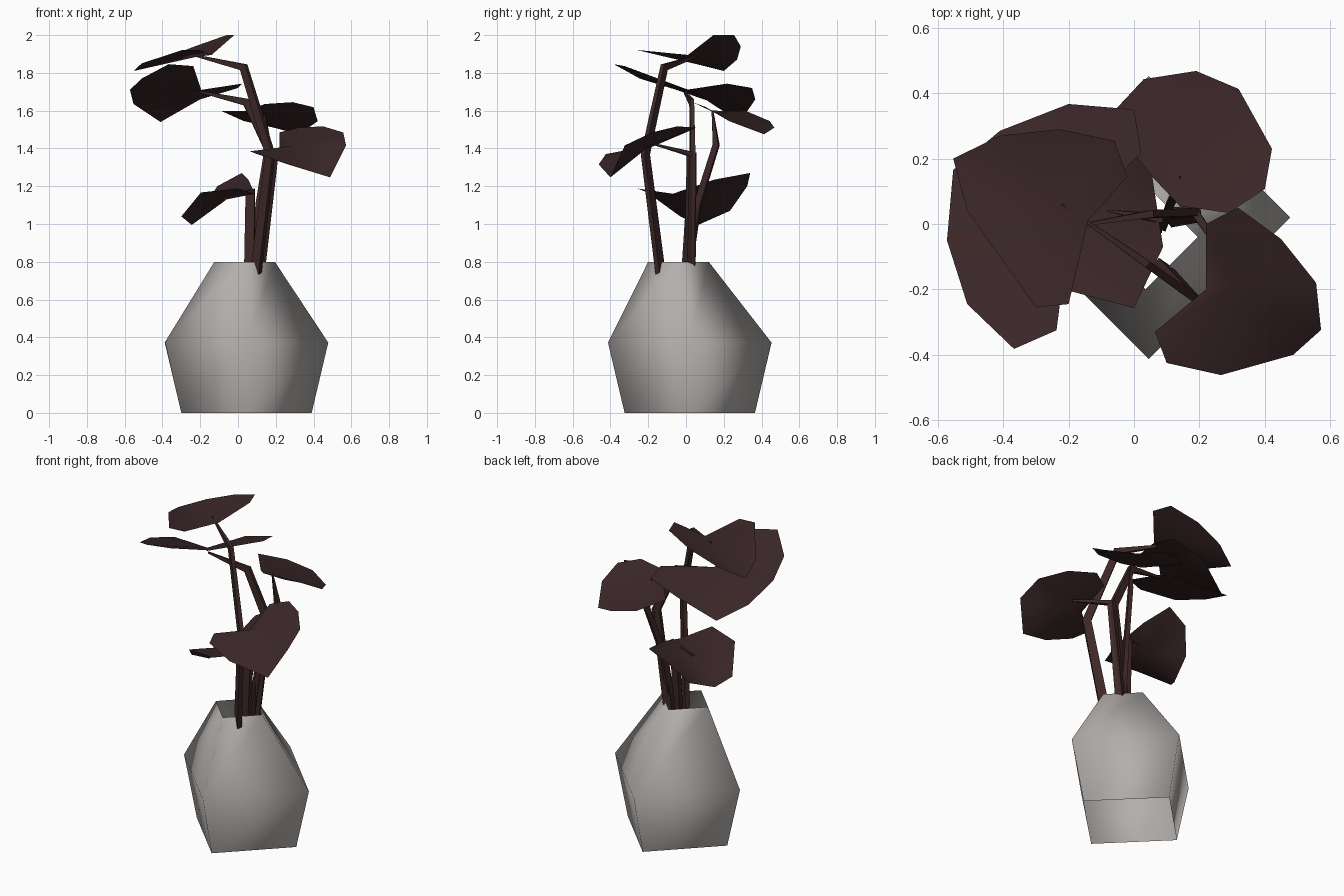
import bpy
from mathutils import Vector


def material(name, rgb):
    m = bpy.data.materials.new(name)
    m.diffuse_color = (*rgb, 1)
    return m


CERAMIC = material("grey_ceramic", (0.45, 0.425, 0.41))
LEAF = material("dark_red_leaf", (0.043, 0.020, 0.021))
STEM = material("dark_brown_stem", (0.047, 0.021, 0.020))


def make(name, verts, faces, mat, smooth=True):
    me = bpy.data.meshes.new(name)
    me.from_pydata(verts, [], faces)
    me.materials.append(mat)
    for p in me.polygons:
        p.use_smooth = smooth
    me.update()
    ob = bpy.data.objects.new(name, me)
    bpy.context.collection.objects.link(ob)
    return ob


def bridge(rings, n):
    """Quads joining successive rings of n vertices."""
    return [(r * n + i, r * n + (i + 1) % n, (r + 1) * n + (i + 1) % n, (r + 1) * n + i)
            for r in range(rings - 1) for i in range(n)]


# Vase: open four-sided shell, corners on the axes (centre x, y, radius, z)
vase = []
for cx, cy, r, z in [(0.045, 0.02, 0.345, 0), (0.045, 0.02, 0.433, 0.372), (0.035, -0.04, 0.16, 0.8)]:
    vase += [(cx + r, cy, z), (cx, cy + r, z), (cx - r, cy, z), (cx, cy - r, z)]
make("vase", vase, bridge(3, 4), CERAMIC)


# Leaves: outline around a centre point
def leaf(name, outline, centre):
    n = len(outline)
    make(name, outline + [centre], [(i, (i + 1) % n, n) for i in range(n)], LEAF)


leaf("leaf_top", [
    (-0.30, -0.255, 1.92), (-0.20, -0.245, 1.92), (-0.14, 0.01, 1.895), (-0.02, 0.145, 2.0),
    (-0.06, 0.255, 2.0), (-0.23, 0.29, 1.94), (-0.41, 0.27, 1.87), (-0.553, 0.2, 1.81),
    (-0.51, 0.04, 1.85)], (-0.22, 0.06, 1.885))
leaf("leaf_left", [
    (-0.367, -0.382, 1.846), (-0.237, -0.325, 1.836), (-0.195, 0.0, 1.71), (0.022, 0.217, 1.743),
    (0.0, 0.35, 1.72), (-0.2, 0.367, 1.66), (-0.41, 0.285, 1.54), (-0.553, 0.165, 1.635),
    (-0.572, -0.05, 1.71), (-0.51, -0.245, 1.77)], (-0.24, 0.04, 1.70))
leaf("leaf_back", [
    (-0.085, 0.32, 1.597), (0.06, 0.14, 1.60), (0.14, 0.055, 1.635), (0.29, 0.034, 1.645),
    (0.40, 0.107, 1.618), (0.422, 0.23, 1.544), (0.32, 0.413, 1.475), (0.19, 0.468, 1.51),
    (0.03, 0.443, 1.545)], (0.15, 0.15, 1.59))
leaf("leaf_right", [
    (0.22, 0.0, 1.485), (0.22, -0.2, 1.40), (0.064, -0.33, 1.385), (0.10, -0.425, 1.37),
    (0.266, -0.462, 1.315), (0.487, -0.40, 1.247), (0.572, -0.324, 1.416), (0.557, -0.18, 1.485),
    (0.45, -0.046, 1.517), (0.318, 0.05, 1.51)], (0.30, -0.19, 1.415))
leaf("leaf_low", [
    (0.0, -0.257, 1.188), (0.089, -0.07, 1.16), (0.055, 0.15, 1.235), (0.02, 0.34, 1.27),
    (-0.11, 0.324, 1.20), (-0.19, 0.233, 1.07), (-0.245, 0.064, 0.995), (-0.30, -0.03, 1.04),
    (-0.196, -0.205, 1.167)], (-0.06, 0.04, 1.13))


# Stems: bent flat bars, tapering where they meet the leaf
def stem(name, points, width=0.055, thick=0.028):
    pts = [Vector(p) for p in points]
    run = pts[-1] - pts[1]
    side = Vector((run.y, -run.x, 0)).normalized()
    verts = []
    last = len(pts) - 1
    for i, p in enumerate(pts):
        t = (pts[min(i + 1, last)] - pts[max(i - 1, 0)]).normalized()
        n = t.cross(side).normalized()
        k = 0.2 if i == last else 1 - 0.1 * i
        a, b = n * width * k / 2, side * thick * k / 2
        verts += [p + a + b, p - a + b, p - a - b, p + a - b]
    e = 4 * last
    make(name, verts, bridge(len(pts), 4) + [(3, 2, 1, 0), (e, e + 1, e + 2, e + 3)], STEM, False)


stem("stem_top", [(0.09, -0.13, 0.7), (0.17, -0.215, 1.37), (0.03, -0.115, 1.83), (-0.22, 0.06, 1.89)])
stem("stem_left", [(0.09, 0.03, 0.7), (0.18, 0.035, 1.36), (0.045, 0.03, 1.645), (-0.2, -0.01, 1.70)])
stem("stem_back", [(0.09, 0.0, 0.7), (0.11, 0.06, 1.1), (0.16, 0.16, 1.42), (0.14, 0.14, 1.6)], 0.04)
stem("stem_low", [(0.06, -0.01, 0.7), (0.065, 0.02, 1.18), (-0.08, 0.04, 1.14)])
stem("stem_right", [(0.11, 0.02, 0.7), (0.19, 0.03, 1.37), (0.32, -0.16, 1.42)])
